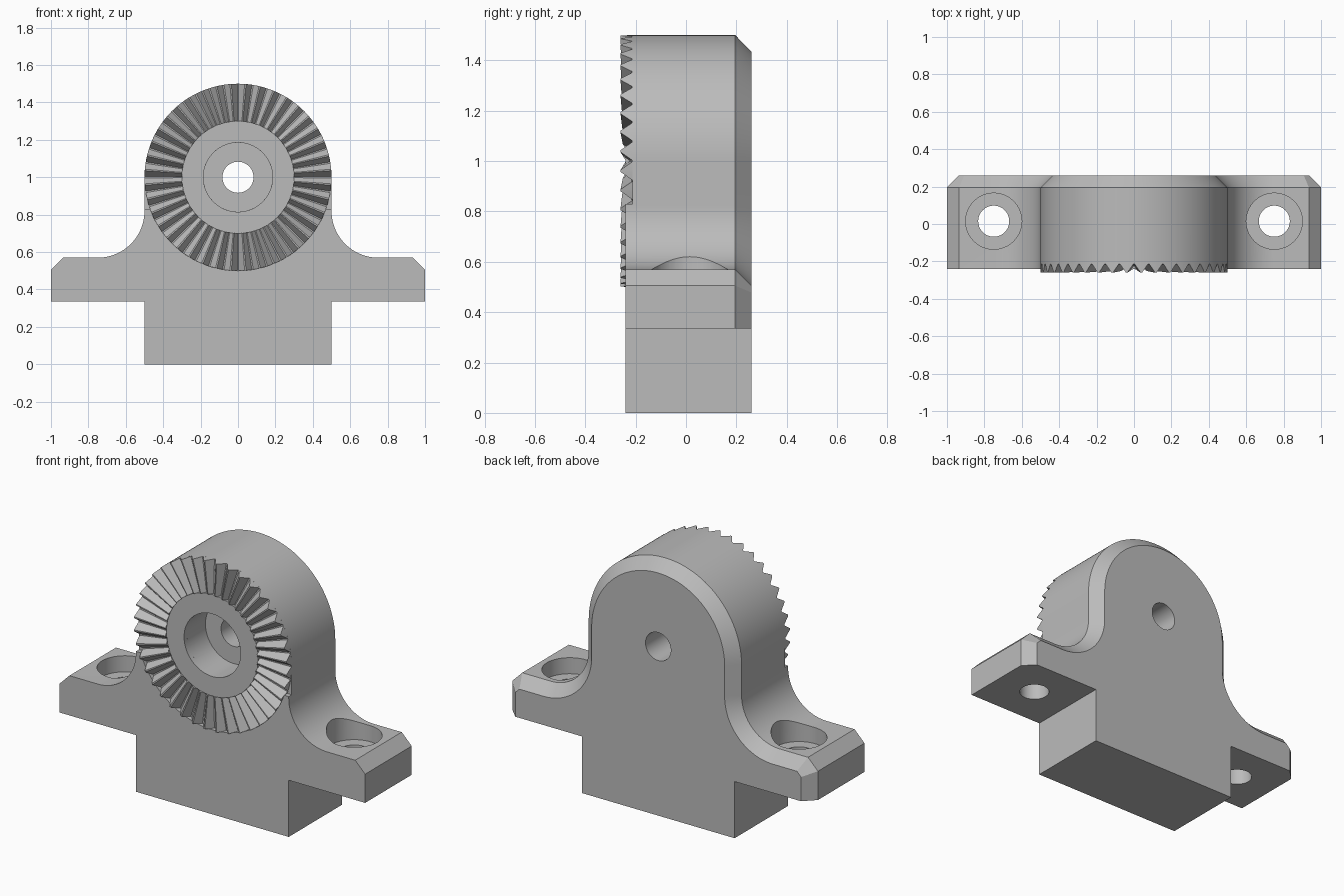
import bpy, bmesh
from math import sin, cos, pi, radians

if "Cube" in bpy.data.objects:
    bpy.data.objects.remove(bpy.data.objects["Cube"], do_unlink=True)

# One plain grey for the whole bracket
grey = bpy.data.materials.new("machined_grey")
grey.use_nodes = True
GREY = (0.5, 0.5, 0.5, 1)
grey.diffuse_color = GREY
grey.node_tree.nodes["Principled BSDF"].inputs["Base Color"].default_value = GREY

FRONT, BACK = -0.24, 0.26
CHAMFER = 0.065
SEAT = -0.212          # plane where the toothed ring sits on the body
AXIS_Z = 1.0
RING_R = 0.5
TEETH = 40


def lofted(name, loops, capped):
    """Skin a list of equal-length loops; cap the ends or close into a ring."""
    bm = bmesh.new()
    rows = [[bm.verts.new(p) for p in loop] for loop in loops]
    n = len(rows[0])
    pairs = list(zip(rows, rows[1:]))
    if capped:
        bm.faces.new(rows[0])
        bm.faces.new(rows[-1])
    else:
        pairs.append((rows[-1], rows[0]))
    for a, b in pairs:
        for i in range(n):
            j = (i + 1) % n
            bm.faces.new((a[i], a[j], b[j], b[i]))
    bmesh.ops.recalc_face_normals(bm, faces=bm.faces)
    mesh = bpy.data.meshes.new(name)
    bm.to_mesh(mesh)
    bm.free()
    mesh.materials.append(grey)
    obj = bpy.data.objects.new(name, mesh)
    bpy.context.collection.objects.link(obj)
    return obj


def arc(cx, cz, r, start, end, steps):
    angles = [radians(start + (end - start) * i / steps) for i in range(steps + 1)]
    return [(cx + r * cos(a), cz + r * sin(a)) for a in angles]


def outline(d, y):
    """Symmetric bracket outline; d insets everything above the base block."""
    k = d * (2 ** 0.5 - 1)
    half = [(0.5, 0), (0.5, 0.335), (1 - d, 0.335), (1 - d, 0.505 - k),
            (0.935 - k, 0.57 - d)]
    half += arc(0.75, 0.82, 0.25 + d, 270, 180, 24)
    half += arc(0, AXIS_Z, RING_R - d, 0, 90, 40)
    mirrored = [(-x, z) for x, z in reversed(half[:-1])]
    return [(x, y, z) for x, z in half + mirrored]


def cut(obj, cutter):
    cutter.hide_render = True
    mod = obj.modifiers.new("cut", "BOOLEAN")
    mod.operation = "DIFFERENCE"
    mod.solver = "EXACT"
    mod.object = cutter
    bpy.context.view_layer.objects.active = obj
    bpy.ops.object.modifier_apply(modifier=mod.name)
    bpy.data.objects.remove(cutter, do_unlink=True)


def cylinder(r, centre, depth, along_y, sides=64):
    bpy.ops.mesh.primitive_cylinder_add(
        vertices=sides, radius=r, depth=depth, location=centre,
        rotation=(pi / 2 if along_y else 0, 0, 0))
    return bpy.context.object


def shade(obj):
    bpy.ops.object.select_all(action="DESELECT")
    obj.select_set(True)
    bpy.context.view_layer.objects.active = obj
    bpy.ops.object.shade_smooth_by_angle(angle=radians(25))


# Body with chamfered back edge
body = lofted("bracket_body", [outline(0, FRONT), outline(0, BACK - CHAMFER),
                               outline(CHAMFER, BACK)], True)

# Recessed seat for the toothed ring
cut(body, cylinder(RING_R, (0, SEAT - 0.1, AXIS_Z), 0.2, True, 160))
bpy.ops.mesh.primitive_cube_add(size=1, location=(0, SEAT - 0.1, 1.23))
seat_box = bpy.context.object
seat_box.scale = (1.4, 0.2, 0.8)
cut(body, seat_box)

# Central bore and its counterbore
cut(body, cylinder(0.083, (0, 0, AXIS_Z), 1, True))
cut(body, cylinder(0.185, (0, -0.24, AXIS_Z), 0.4, True))

# Counterbored bolt holes in both feet
for side in (-1, 1):
    cut(body, cylinder(0.083, (side * 0.75, 0.015, 0.5), 1, False))
    cut(body, cylinder(0.15, (side * 0.75, 0.015, 0.725), 0.5, False))
shade(body)

# Toothed ring: radial teeth that shrink towards the axis, around a flat hub
MID, AMP = -0.2375, 0.0225
tooth = [(-0.05, 1), (0.05, 1), (0.45, -1), (0.55, -1)]
steps = [((t + f) * 2 * pi / TEETH, s) for t in range(TEETH) for f, s in tooth]


def ring_loop(r, y, amp=0):
    return [(r * cos(a), y + amp * s, AXIS_Z + r * sin(a)) for a, s in steps]


ring = lofted("toothed_ring", [
    ring_loop(RING_R, SEAT), ring_loop(RING_R, MID, AMP),
    ring_loop(0.3, MID, AMP * 0.6), ring_loop(0.3, FRONT),
    ring_loop(0.185, FRONT), ring_loop(0.185, SEAT)], False)
shade(ring)
